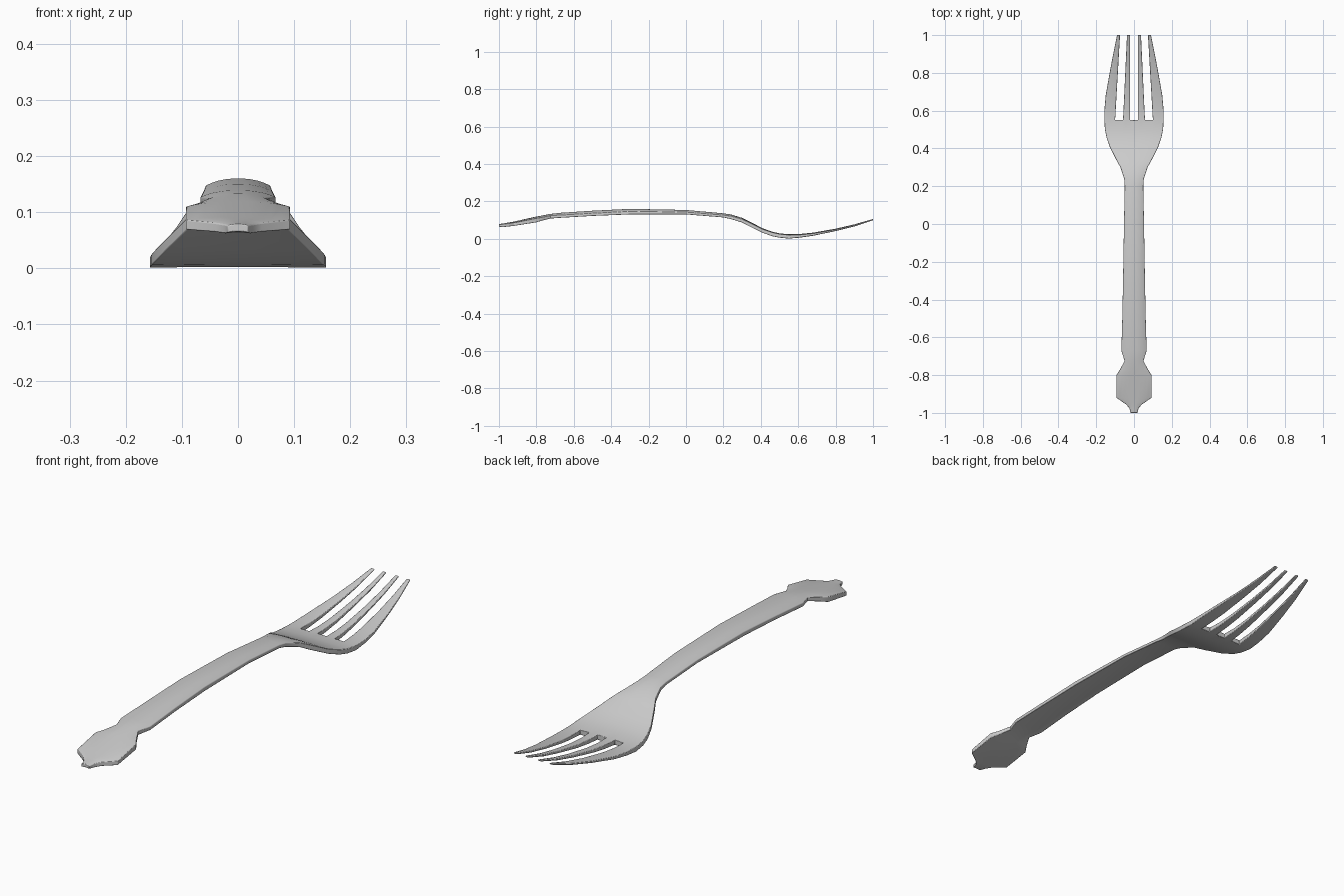
import bpy, bmesh

if "Cube" in bpy.data.objects:
    bpy.data.objects.remove(bpy.data.objects["Cube"])

# Handle and bowl stations: y, half width, top z on centreline, bottom z at edge, crown drop
BODY = [
    (-1.00, .018, .079, .064, .003),
    (-.975, .024, .082, .062, .004),
    (-.955, .042, .086, .065, .005),
    (-.92, .093, .092, .069, .006),
    (-.80, .093, .119, .088, .009),
    (-.77, .074, .124, .097, .009),
    (-.725, .050, .133, .108, .008),
    (-.67, .067, .139, .112, .012),
    (-.50, .062, .150, .122, .013),
    (-.30, .058, .160, .130, .013),
    (.00, .053, .154, .130, .011),
    (.20, .049, .136, .114, .009),
    (.24, .052, .130, .105, .008),
    (.30, .072, .112, .087, .007),
    (.34, .094, .092, .066, .005),
    (.41, .129, .056, .032, .004),
    (.46, .146, .038, .014, .003),
    (.50, .154, .029, .006, .003),
    (.55, .157, .024, .001, .003),
]
# Tine stations continue from the bowl
TINES = [
    (.61, .156, .026, .006, .002),
    (.68, .150, .033, .016, .002),
    (.80, .129, .054, .041, .002),
    (.90, .110, .077, .066, .001),
    (1.00, .090, .106, .099, .000),
]
BASE = [.021, .040, .058, .100, .129, .157]   # tine edges and middles at the root
TIP = [.021, .029, .037, .074, .082, .090]    # and at the points


def columns(y, w):
    """Right-half x positions of one station."""
    if y <= .55:
        return [0] + [x / BASE[-1] * w for x in BASE]
    t = (y - .55) / .45
    xs = [a + (b - a) * t for a, b in zip(BASE, TIP)]
    xs[5] = w
    xs[4] = (xs[3] + w) / 2
    return [0] + xs


bm = bmesh.new()
rows = []
for y, w, top, bot, crown in BODY + TINES:
    half = columns(y, w)
    row = []
    for x in [-v for v in half[:0:-1]] + half:
        f = abs(x) / w
        zt = top - crown * f ** 2.5
        zb = bot + crown * .5 * (1 - f ** 2)
        if y > .55 and abs(x) not in (half[2], half[5]):   # rounded tine edges
            zt -= .002
            zb += .001
        row.append((bm.verts.new((x, y, zt)), bm.verts.new((x, y, zb))))
    rows.append(row)

# Top and bottom skins, leaving the slots between tines open
under = {}
for row in rows:
    for t, b in row:
        under[t] = b
slots = (3, 6, 5, 8)
slots = {3 - 1 + 0, 5, 6, 9}
last = len(BODY) - 1
top_faces = []
for i in range(len(rows) - 1):
    for j in range(12):
        if i >= last and j in (2, 5, 6, 9):
            continue
        quad = [rows[i][j][0], rows[i][j + 1][0], rows[i + 1][j + 1][0], rows[i + 1][j][0]]
        top_faces.append(bm.faces.new(quad))
for f in top_faces:
    bm.faces.new([under[v] for v in reversed(f.verts)])

# Side walls around the outline and slots
walls = []
for f in top_faces:
    for loop in f.loops:
        if len(loop.edge.link_faces) == 1:
            a, b = loop.vert, loop.link_loop_next.vert
            walls.append((b, a, under[a], under[b]))
for quad in walls:
    bm.faces.new(quad)
bmesh.ops.delete(bm, geom=[v for v in bm.verts if not v.link_faces], context='VERTS')
bmesh.ops.recalc_face_normals(bm, faces=bm.faces)

mesh = bpy.data.meshes.new("fork")
bm.to_mesh(mesh)
bm.free()
fork = bpy.data.objects.new("fork", mesh)
bpy.context.collection.objects.link(fork)

# Soft edge and smooth shading
bev = fork.modifiers.new("soft_edge", 'BEVEL')
bev.width = .003
bev.segments = 2
bev.limit_method = 'ANGLE'
bev.angle_limit = .9
bpy.context.view_layer.objects.active = fork
fork.select_set(True)
bpy.ops.object.shade_smooth_by_angle(angle=.7)
